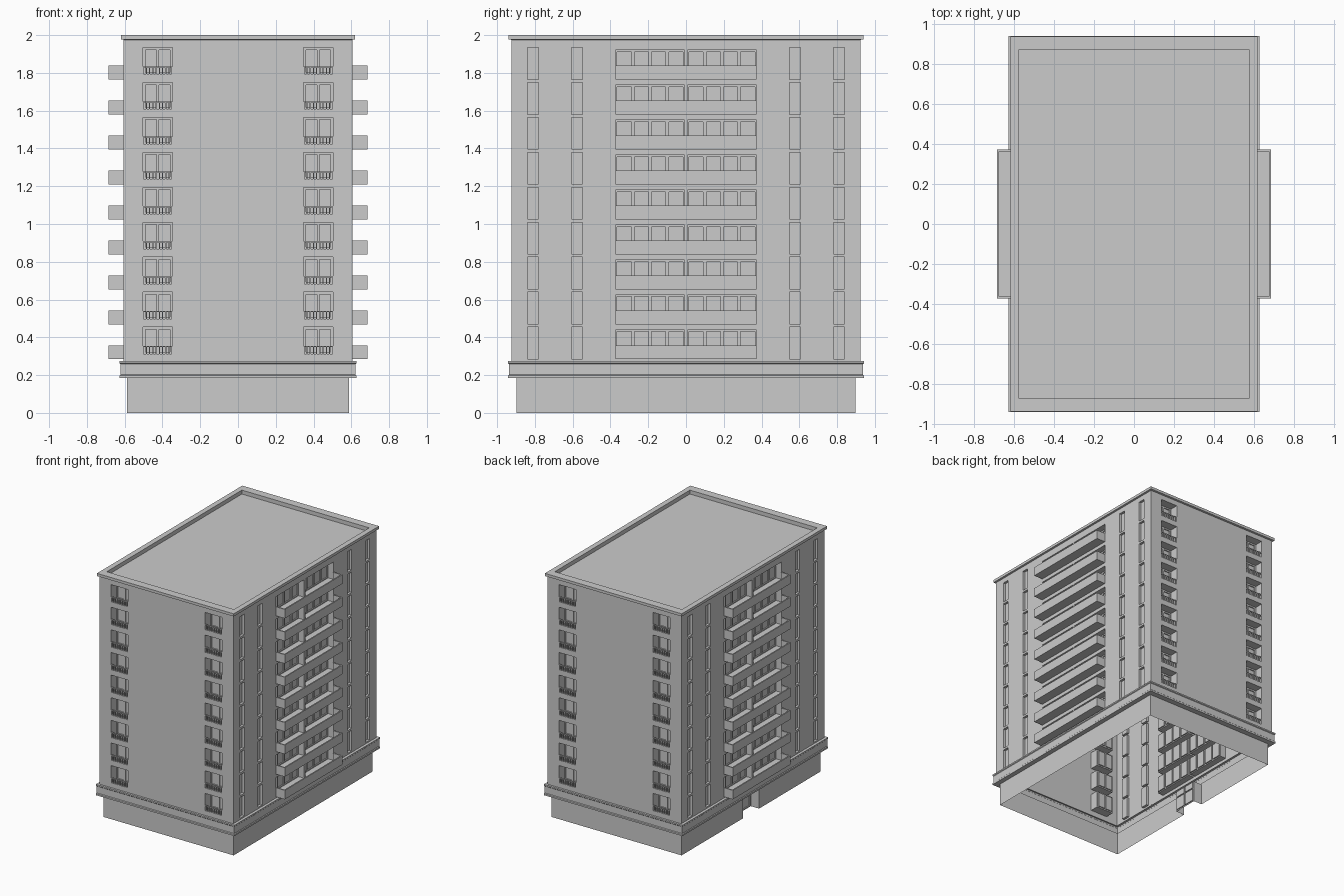
import bpy, bmesh, math
from mathutils import Matrix

if "Cube" in bpy.data.objects:
    bpy.data.objects.remove(bpy.data.objects["Cube"])

FLOORS, PITCH = 9, 0.185
BODY_X, BODY_Y = 0.605, 0.925
BASE_X, BASE_Y = 0.588, 0.897


def finish(bm, name, angle=0.0):
    bmesh.ops.remove_doubles(bm, verts=bm.verts, dist=1e-5)
    bm.transform(Matrix.Rotation(angle, 4, 'Z'))
    me = bpy.data.meshes.new(name)
    bm.to_mesh(me)
    bm.free()
    ob = bpy.data.objects.new(name, me)
    bpy.context.collection.objects.link(ob)
    return ob


def box(bm, x0, x1, y0, y1, z0, z1):
    m = Matrix.Translation(((x0 + x1) / 2, (y0 + y1) / 2, (z0 + z1) / 2))
    m = m @ Matrix.Diagonal((x1 - x0, y1 - y0, z1 - z0, 1))
    bmesh.ops.create_cube(bm, size=1, matrix=m)


def wall(name, angle, half, dist, z0, z1, recesses):
    """Thin wall facing -y before rotation; recesses are (u0, u1, z0, z1, depth)."""
    us = sorted({round(v, 5) for r in recesses for v in r[:2]} | {-half, half})
    zs = sorted({round(v, 5) for r in recesses for v in r[2:4]} | {z0, z1})
    bm = bmesh.new()

    def depth(i, j):
        u, z = (us[i] + us[i + 1]) / 2, (zs[j] + zs[j + 1]) / 2
        return max([r[4] for r in recesses if r[0] < u < r[1] and r[2] < z < r[3]], default=0)

    def quad(*pts):
        bm.faces.new([bm.verts.new((u, d - dist, z)) for u, d, z in pts])

    nu, nz = len(us) - 1, len(zs) - 1
    grid = [[depth(i, j) for j in range(nz)] for i in range(nu)]
    for i in range(nu):
        for j in range(nz):
            a, u, v, p, q = grid[i][j], us[i], us[i + 1], zs[j], zs[j + 1]
            quad((u, a, p), (v, a, p), (v, a, q), (u, a, q))
            if i + 1 < nu and grid[i + 1][j] != a:
                b = grid[i + 1][j]
                quad((v, a, p), (v, b, p), (v, b, q), (v, a, q))
            if j + 1 < nz and grid[i][j + 1] != a:
                b = grid[i][j + 1]
                quad((u, a, q), (v, a, q), (v, b, q), (u, b, q))
    bmesh.ops.remove_doubles(bm, verts=bm.verts, dist=1e-5)
    bmesh.ops.dissolve_limit(bm, angle_limit=0.01, verts=bm.verts, edges=bm.edges)
    return finish(bm, name, angle)


def rings(name, profile, cap=False):
    """Rectangular moulding: profile lists (half x, half y, z) going upward."""
    bm = bmesh.new()
    loops = [[bm.verts.new((sx * x, sy * y, z)) for sx, sy in ((-1, -1), (1, -1), (1, 1), (-1, 1))]
             for x, y, z in profile]
    for lo, hi in zip(loops, loops[1:]):
        for k in range(4):
            n = (k + 1) % 4
            bm.faces.new((lo[k], lo[n], hi[n], hi[k]))
    if cap:
        bm.faces.new(loops[-1])
    return finish(bm, name)


# End walls: recessed loggias with two panes behind slotted railings
def end_side(name, angle):
    rec, rail = [], bmesh.new()
    for f in range(FLOORS):
        top = 0.454 + f * PITCH
        low = top - 0.141
        for c in (-0.425, 0.425):
            u0, u1 = c - 0.077, c + 0.077
            rec.append((u0, u1, low, top, 0.07))
            for p in (c - 0.066, c + 0.006):
                rec.append((p, p + 0.06, low + 0.01, top - 0.012, 0.078))
            y0, y1 = -BODY_Y, -BODY_Y + 0.012
            box(rail, u0, u1, y0, y1, low + 0.035, low + 0.041)
            step = (u1 - u0) / 9
            for k in range(10):
                m = u0 + k * step
                box(rail, max(u0, m - 0.003), min(u1, m + 0.003), y0, y1, low, low + 0.035)
    wall(name + "_wall", angle, BODY_X, BODY_Y, 0.27, 1.975, rec)
    finish(rail, name + "_railings", angle)


# Long walls: narrow windows, glazed balcony recesses and projecting balconies
def long_side(name, angle):
    rec, bal = [], bmesh.new()
    for f in range(FLOORS):
        low = 0.286 + f * PITCH
        top = low + 0.168
        for c in (-0.81, -0.577, 0.577, 0.81):
            rec.append((c - 0.028, c + 0.028, low, top, 0.02))
        for s in (-1, 1):
            u0, u1 = sorted((s * 0.008, s * 0.373))
            rec.append((u0, u1, low + 0.01, top - 0.014, 0.05))
            w = (u1 - u0) / 4
            for k in range(4):
                a = u0 + k * w
                rec.append((a + 0.008, a + w - 0.008, low + 0.018, top - 0.024, 0.06))
        # balcony floor, front parapet and two ends
        b, t, out, t_ = low - 0.002, low + 0.072, -0.685, 0.01
        box(bal, -0.374, 0.374, out, -BODY_X, b, b + 0.012)
        box(bal, -0.374, 0.374, out, out + t_, b + 0.012, t)
        for s in (-1, 1):
            e0, e1 = sorted((s * 0.374, s * 0.364))
            box(bal, e0, e1, out + t_, -BODY_X, b + 0.012, t)
    wall(name + "_wall", angle, BODY_Y, BODY_X, 0.27, 1.975, rec)
    finish(bal, name + "_balconies", angle)


end_side("front", 0)
end_side("back", math.pi)
long_side("right", math.pi / 2)
long_side("left", -math.pi / 2)

# Ground floor walls, with the entrance recess on the left side
wall("base_front", 0, BASE_X, BASE_Y, 0, 0.185, [])
wall("base_back", math.pi, BASE_X, BASE_Y, 0, 0.185, [])
wall("base_right", math.pi / 2, BASE_Y, BASE_X, 0, 0.185, [])
entrance = [(-0.105, 0.105, 0, 0.175, 0.075)]
for a in (-0.095, 0.005):
    entrance += [(a, a + 0.09, 0.01, 0.11, 0.083), (a, a + 0.09, 0.12, 0.168, 0.083)]
wall("base_entrance_side", -math.pi / 2, BASE_Y, BASE_X, 0, 0.185, entrance)

# Band above the ground floor, with thin lips top and bottom
rings("floor_band", [(BASE_X, BASE_Y, 0.185), (0.627, 0.942, 0.185), (0.627, 0.942, 0.198),
                     (0.622, 0.937, 0.203), (0.622, 0.937, 0.258), (0.627, 0.942, 0.263),
                     (0.627, 0.942, 0.274), (BODY_X, BODY_Y, 0.274)])

# Roof cornice, parapet and sunken flat roof
rings("roof", [(BODY_X, BODY_Y, 1.975), (0.619, 0.939, 1.978), (0.619, 0.939, 2.0),
               (0.576, 0.873, 2.0), (0.576, 0.873, 1.968)], cap=True)
